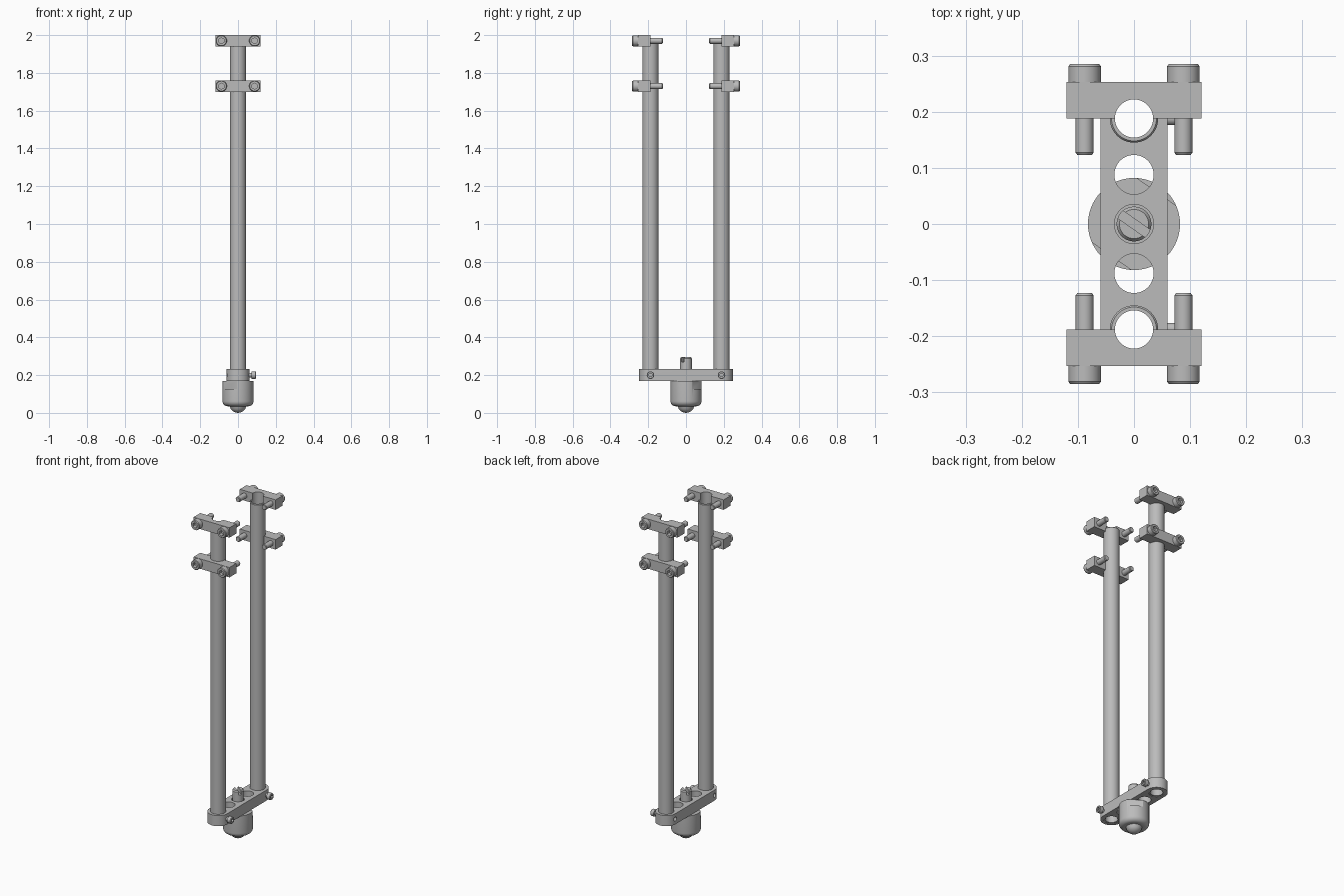
import bpy, bmesh, math
from mathutils import Matrix

cube = bpy.data.objects.get("Cube")
if cube:
    bpy.data.objects.remove(cube, do_unlink=True)

steel = bpy.data.materials.new("grey steel")
steel.use_nodes = True
GREY = (0.5, 0.5, 0.5, 1)
steel.diffuse_color = GREY
steel.node_tree.nodes["Principled BSDF"].inputs["Base Color"].default_value = GREY

TUBE_Y = 0.188
ALONG_X = Matrix.Rotation(math.pi / 2, 4, 'Y')
ALONG_Y = Matrix.Rotation(math.pi / 2, 4, 'X')   # local +z points to -y


def finish(name, bm, matrix=Matrix()):
    bmesh.ops.recalc_face_normals(bm, faces=bm.faces)
    mesh = bpy.data.meshes.new(name)
    bm.to_mesh(mesh)
    bm.free()
    mesh.transform(matrix)
    mesh.materials.append(steel)
    obj = bpy.data.objects.new(name, mesh)
    bpy.context.collection.objects.link(obj)
    return obj


def lathe(name, profile, matrix=Matrix(), closed=False, steps=48):
    """Turn a (radius, height) profile about local z."""
    bm = bmesh.new()
    verts = [bm.verts.new((r, 0, z)) for r, z in profile]
    edges = [bm.edges.new(p) for p in zip(verts, verts[1:])]
    if closed:
        edges.append(bm.edges.new((verts[-1], verts[0])))
    bmesh.ops.spin(bm, geom=verts + edges, cent=(0, 0, 0), axis=(0, 0, 1),
                   angle=math.tau, steps=steps, use_duplicate=False)
    bmesh.ops.remove_doubles(bm, verts=bm.verts, dist=1e-5)
    return finish(name, bm, matrix)


def rod(name, radius, length, matrix=Matrix(), sides=48):
    bm = bmesh.new()
    bmesh.ops.create_cone(bm, cap_ends=True, segments=sides, radius1=radius,
                          radius2=radius, depth=length)
    return finish(name, bm, matrix)


def box(name, size, matrix=Matrix()):
    bm = bmesh.new()
    bmesh.ops.create_cube(bm, size=1)
    bmesh.ops.scale(bm, vec=size, verts=bm.verts)
    return finish(name, bm, matrix)


def cut(obj, cutter):
    mod = obj.modifiers.new("cut", 'BOOLEAN')
    mod.operation, mod.solver, mod.object = 'DIFFERENCE', 'EXACT', cutter
    bpy.context.view_layer.objects.active = obj
    bpy.ops.object.modifier_apply(modifier=mod.name)
    bpy.data.objects.remove(cutter, do_unlink=True)


def smooth(obj):
    bpy.ops.object.select_all(action='DESELECT')
    obj.select_set(True)
    bpy.context.view_layer.objects.active = obj
    bpy.ops.object.shade_smooth_by_angle(angle=math.radians(30))


def at(x, y, z):
    return Matrix.Translation((x, y, z))


def copy(obj, name, matrix):
    twin = bpy.data.objects.new(name, obj.data)
    twin.matrix_world = matrix
    bpy.context.collection.objects.link(twin)


# Base bar with rounded ends and five vertical holes
bm = bmesh.new()
outline = []
for side in (1, -1):
    for i in range(25):
        a = math.pi * i / 24 + (0 if side > 0 else math.pi)
        outline.append(bm.verts.new((0.06 * math.cos(a),
                                     side * TUBE_Y + 0.06 * math.sin(a), 0.168)))
face = bm.faces.new(outline)
top = bmesh.ops.extrude_face_region(bm, geom=[face])
bmesh.ops.translate(bm, vec=(0, 0, 0.064),
                    verts=[v for v in top["geom"] if isinstance(v, bmesh.types.BMVert)])
bar = finish("base_bar", bm)
for y, r in ((-TUBE_Y, 0.0425), (-0.088, 0.035), (0, 0.035), (0.088, 0.035), (TUBE_Y, 0.0425)):
    cut(bar, rod("hole_cutter", r, 0.3, at(0, y, 0.2)))
for y in (-TUBE_Y, TUBE_Y):
    cut(bar, rod("cross_hole_cutter", 0.012, 0.3, at(0, y, 0.2) @ ALONG_X, 24))
smooth(bar)

# Foot with dome tip, rounded body and threaded stud
corner = [(0.055 + 0.027 * math.sin(a), 0.062 - 0.027 * math.cos(a))
          for a in (math.pi * i / 16 for i in range(9))]
foot = lathe("foot", [(0, 0), (0.014, 0.002), (0.028, 0.009), (0.038, 0.02), (0.043, 0.035)]
             + corner + [(0.082, 0.168), (0.031, 0.168), (0.031, 0.288),
                         (0.026, 0.295), (0, 0.295)], steps=64)
turn = Matrix.Rotation(math.radians(55), 4, 'Z')
for side in (1, -1):
    cut(foot, box("flat_cutter", (0.06, 0.3, 0.1), turn @ at(side * 0.1, 0, 0.177)))
cut(foot, box("slot_cutter", (0.016, 0.2, 0.06), turn @ at(0, 0, 0.3)))
smooth(foot)

# Tubes
for label, y in (("front", -TUBE_Y), ("back", TUBE_Y)):
    tube = lathe(label + "_tube",
                 [(0.034, 0.17), (0.043, 0.17), (0.043, 1.956), (0.04, 1.96), (0.034, 1.96)],
                 at(0, y, 0), closed=True)
    smooth(tube)

# Clamp block with a half-round saddle, modelled for the front
clamp = box("front_upper_clamp", (0.24, 0.065, 0.06), at(0, -0.0325, 0))
cut(clamp, rod("saddle_cutter", 0.034, 0.2))
smooth(clamp)

# Socket head clamp bolt, head pointing to the front
bolt = lathe("clamp_bolt", [(0, -0.065), (0.013, -0.065), (0.016, -0.061), (0.016, 0.065),
                            (0.029, 0.065), (0.029, 0.093), (0.026, 0.097), (0, 0.097)],
             ALONG_Y, steps=32)
cut(bolt, rod("socket_cutter", 0.016, 0.04, at(0, -0.097, 0) @ ALONG_Y, 6))
smooth(bolt)

for label, angle in (("front", 0), ("back", math.pi)):
    spin = Matrix.Rotation(angle, 4, 'Z')
    for level, z in (("upper", 1.97), ("lower", 1.73)):
        place = spin @ at(0, -TUBE_Y, z)
        copy(clamp, f"{label}_{level}_clamp_block", place)
        for x in (-0.088, 0.088):
            copy(bolt, f"{label}_{level}_clamp_bolt", place @ at(x, 0, 0))
for pattern in (clamp, bolt):
    bpy.data.objects.remove(pattern, do_unlink=True)

# Set screws on the left side of the bar
screw = lathe("set_screw", [(0, 0.043), (0.012, 0.043), (0.012, 0.072), (0.02, 0.072),
                            (0.02, 0.092), (0.017, 0.095), (0, 0.095)], ALONG_X, steps=24)
cut(screw, rod("socket_cutter", 0.01, 0.03, at(0.095, 0, 0) @ ALONG_X, 6))
smooth(screw)
for label, y in (("front", -TUBE_Y), ("back", TUBE_Y)):
    copy(screw, label + "_set_screw", at(0, y, 0.2))
bpy.data.objects.remove(screw, do_unlink=True)
